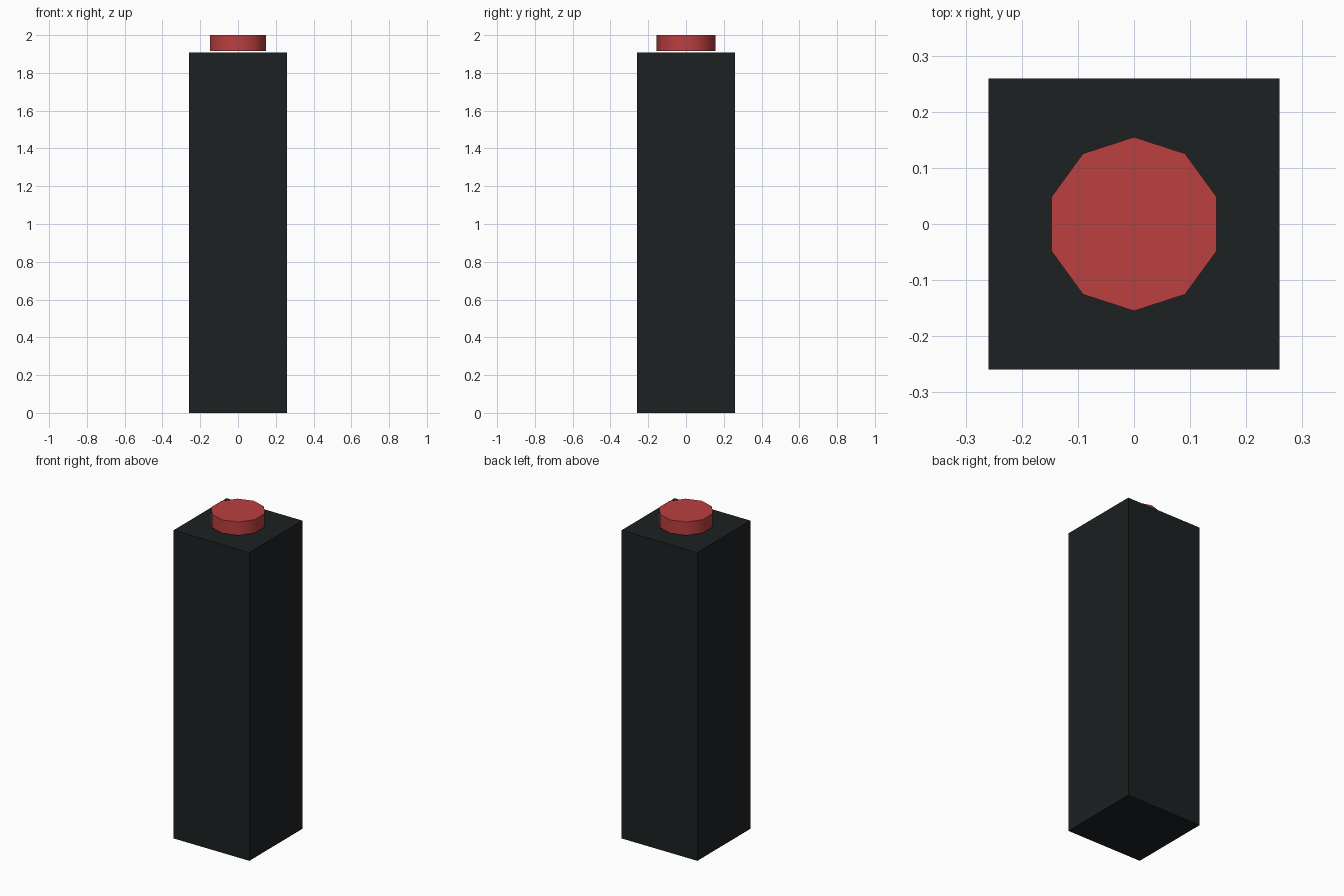
import bpy
from math import radians

if "Cube" in bpy.data.objects:
    bpy.data.objects.remove(bpy.data.objects["Cube"])


def material(name, color):
    mat = bpy.data.materials.new(name)
    mat.diffuse_color = color
    mat.use_nodes = True
    mat.node_tree.nodes["Principled BSDF"].inputs["Base Color"].default_value = mat.diffuse_color
    return mat


# Tall square post
H, W = 1.907, 0.518
bpy.ops.mesh.primitive_cube_add(size=1, location=(0, 0, H / 2))
post = bpy.context.object
post.name = "post"
post.scale = (W, W, H)
bpy.ops.object.transform_apply(location=False, rotation=False, scale=True)
post.data.materials.append(material("black", (0.012, 0.015, 0.016, 1)))

# Ten-sided button hovering just above the post
Z0, Z1 = 1.917, 2.0
bpy.ops.mesh.primitive_cylinder_add(vertices=10, radius=0.155, depth=Z1 - Z0,
                                    location=(0, 0, (Z0 + Z1) / 2))
button = bpy.context.object
button.name = "button"
button.data.materials.append(material("red", (0.5, 0.05, 0.05, 1)))
bpy.ops.object.shade_smooth_by_angle(angle=radians(40))
